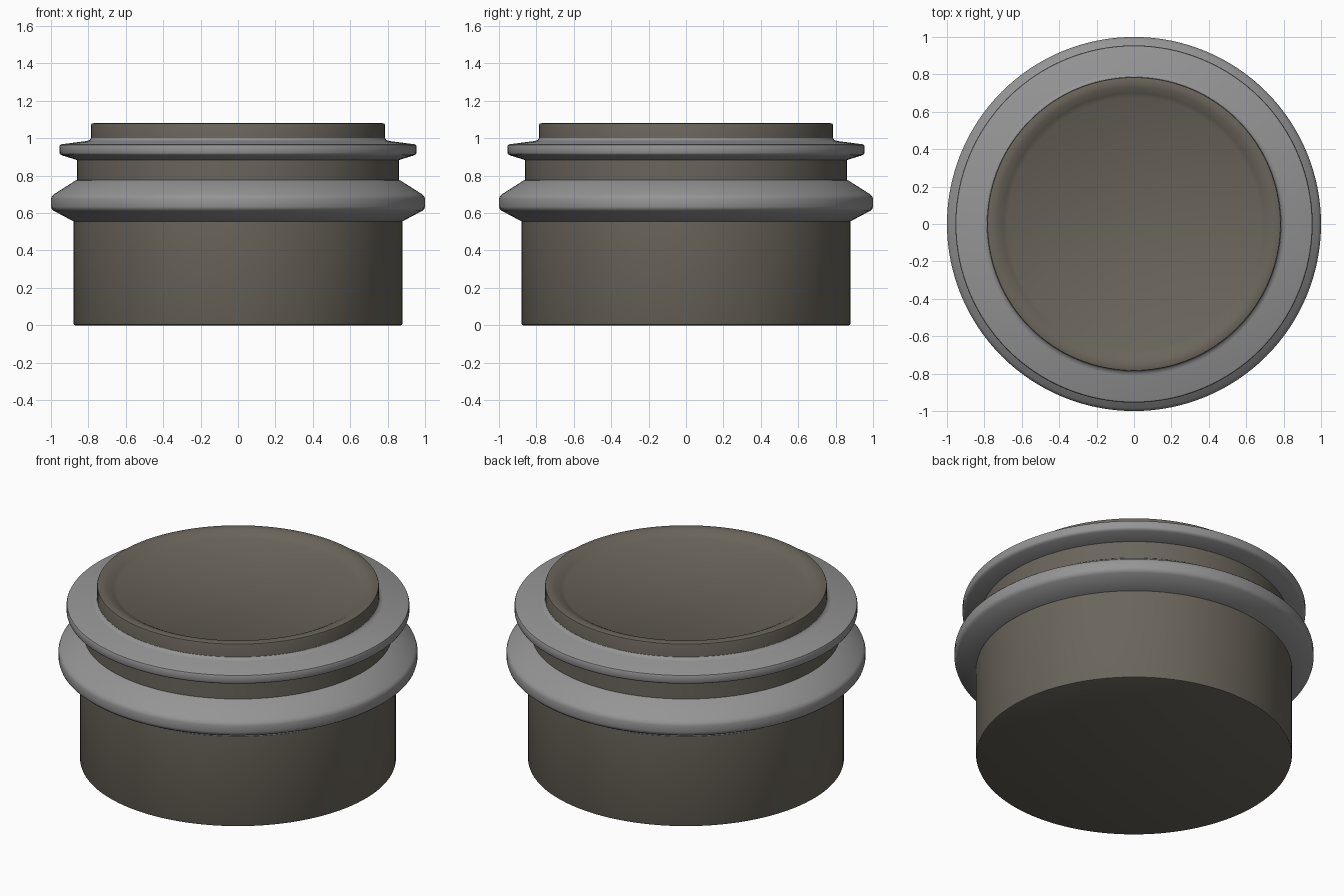
import bpy, bmesh, math

if "Cube" in bpy.data.objects:
    bpy.data.objects.remove(bpy.data.objects["Cube"])

SEG = 128

def material(name, rgb):
    m = bpy.data.materials.new(name)
    m.diffuse_color = (*rgb, 1)
    m.use_nodes = True
    m.node_tree.nodes["Principled BSDF"].inputs["Base Color"].default_value = m.diffuse_color
    return m

def lathe(name, profile, mat, closed=False):
    """Revolve an (r, z) profile around the z axis."""
    bm = bmesh.new()
    verts = [bm.verts.new((r, 0, z)) for r, z in profile]
    edges = [bm.edges.new(p) for p in zip(verts, verts[1:])]
    if closed:
        edges.append(bm.edges.new((verts[-1], verts[0])))
    bmesh.ops.spin(bm, geom=verts + edges, cent=(0, 0, 0), axis=(0, 0, 1),
                   angle=2 * math.pi, steps=SEG)
    bmesh.ops.remove_doubles(bm, verts=bm.verts, dist=1e-4)
    bmesh.ops.recalc_face_normals(bm, faces=bm.faces)
    me = bpy.data.meshes.new(name)
    bm.to_mesh(me)
    bm.free()
    me.materials.append(mat)
    ob = bpy.data.objects.new(name, me)
    bpy.context.collection.objects.link(ob)
    bpy.ops.object.select_all(action='DESELECT')
    ob.select_set(True)
    bpy.context.view_layer.objects.active = ob
    bpy.ops.object.shade_smooth_by_angle(angle=math.radians(40))
    return ob

body_mat = material("warm dark grey", (0.145, 0.13, 0.105))
ring_mat = material("mid grey", (0.30, 0.30, 0.30))

# Body with neck, top plug with rounded lip and a shallow recessed top
recess = [(0.777, 1.08), (0.755, 1.081), (0.735, 1.078), (0.70, 1.06), (0.675, 1.045),
          (0, 1.035)]
lathe("body", [(0, 0), (0.87, 0), (0.877, 0.003), (0.88, 0.01), (0.88, 0.56),
               (0.86, 0.58), (0.86, 0.93), (0.785, 0.95), (0.785, 1.073),
               (0.783, 1.078)] + recess, body_mat)

# Large flared ring
lathe("lower_ring", [(0.84, 0.555), (0.88, 0.556), (0.985, 0.612), (0.996, 0.622),
                     (1.0, 0.635), (1.0, 0.675), (0.996, 0.688), (0.985, 0.70),
                     (0.87, 0.773), (0.855, 0.778), (0.84, 0.778)], ring_mat, True)

# Thin upper ring
lathe("upper_ring", [(0.84, 0.882), (0.865, 0.885), (0.94, 0.908), (0.951, 0.914),
                     (0.955, 0.922), (0.955, 0.957), (0.952, 0.964), (0.943, 0.968),
                     (0.81, 0.985), (0.793, 0.991), (0.786, 1.0), (0.77, 1.0),
                     (0.77, 0.94)], ring_mat, True)
